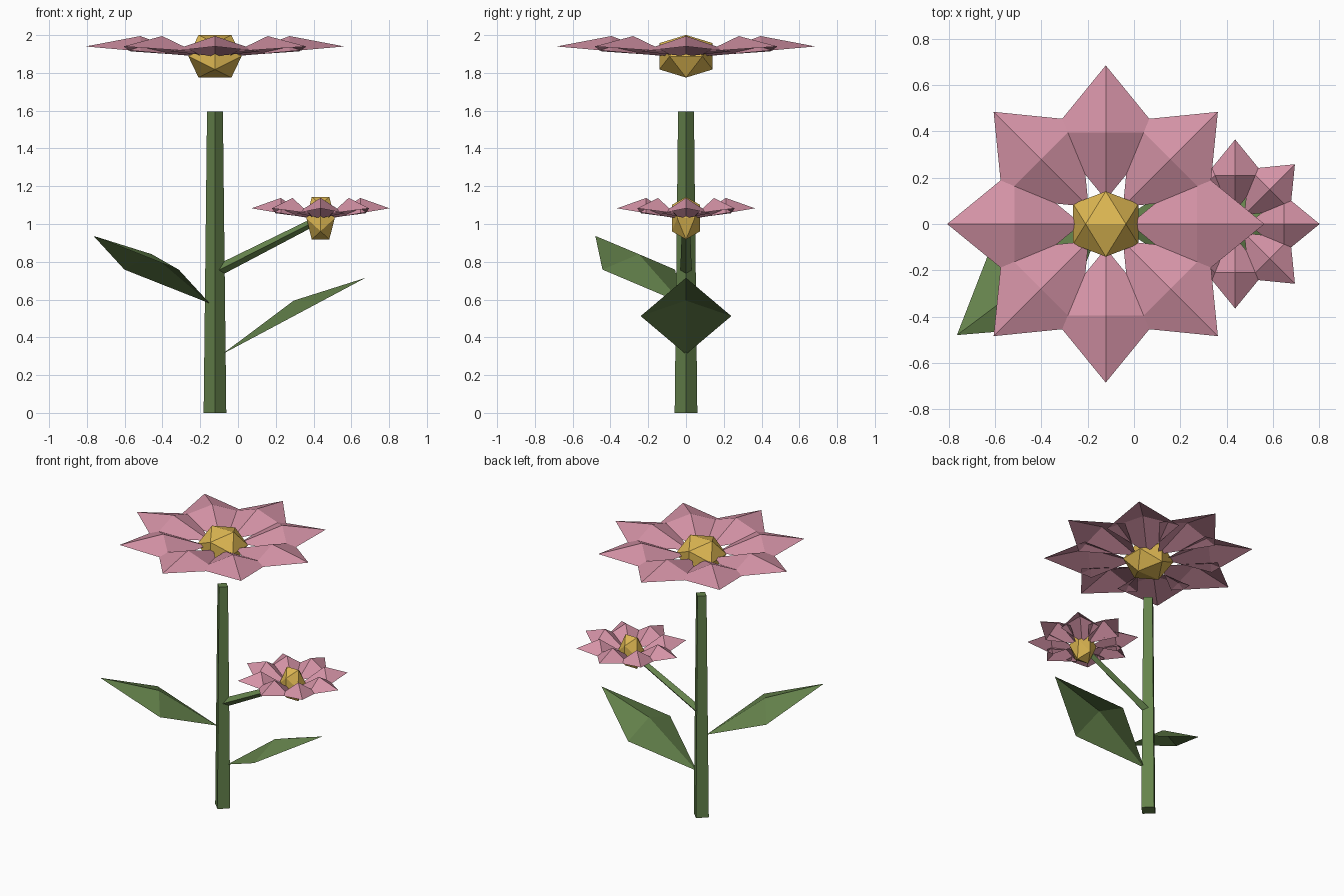
import bpy, bmesh, math
from mathutils import Vector

cube = bpy.data.objects.get("Cube")
if cube:
    bpy.data.objects.remove(cube)


def material(name, rgb):
    m = bpy.data.materials.new(name)
    m.use_nodes = True
    m.diffuse_color = (*rgb, 1)
    m.node_tree.nodes["Principled BSDF"].inputs["Base Color"].default_value = (*rgb, 1)
    return m


GREEN = material("leaf green", (0.13, 0.227, 0.072))
PINK = material("petal pink", (0.66, 0.29, 0.38))
GOLD = material("pollen gold", (0.72, 0.47, 0.084))


def finish(name, bm, mat):
    mesh = bpy.data.meshes.new(name)
    bm.to_mesh(mesh)
    bm.free()
    mesh.materials.append(mat)
    ob = bpy.data.objects.new(name, mesh)
    bpy.context.collection.objects.link(ob)
    return ob


def add_blade(bm, base, tip, half_width, lift):
    """Open diamond blade folded up to a peak at its middle."""
    base, tip = Vector(base), Vector(tip)
    mid = (base + tip) / 2
    along = tip - base
    side = Vector((-along.y, along.x, 0)).normalized() * half_width
    rim = [bm.verts.new(p) for p in (base, mid - side, tip, mid + side)]
    peak = bm.verts.new(mid + Vector((0, 0, lift)))
    for i in range(4):
        bm.faces.new((rim[i], rim[(i + 1) % 4], peak))


def stalk(name, start, end, r_start, r_end):
    """Tapered four-sided rod with its edges facing the axes."""
    start, end = Vector(start), Vector(end)
    across = Vector((0, 1, 0))
    other = across.cross(end - start).normalized()
    bm = bmesh.new()
    for p, r in ((start, r_start), (end, r_end)):
        for d in (across, other, -across, -other):
            bm.verts.new(p + d * r)
    bmesh.ops.convex_hull(bm, input=bm.verts[:])
    bmesh.ops.dissolve_limit(bm, angle_limit=0.01, verts=bm.verts[:], edges=bm.edges[:])
    bmesh.ops.recalc_face_normals(bm, faces=bm.faces[:])
    return finish(name, bm, GREEN)


def flower(prefix, center, scale):
    """Ring of eight overlapping petals around a twenty-sided core."""
    bm = bmesh.new()
    for i in range(8):
        a = i * math.pi / 4
        d = Vector((math.cos(a), math.sin(a), 0))
        add_blade(bm, d * 0.105, d * 0.685 + Vector((0, 0, 0.052)), 0.237, 0.081)
    petals = finish(prefix + "_petals", bm, PINK)

    bm = bmesh.new()
    short, long = 0.087, 0.141
    squash = 0.8
    for s in (-1, 1):
        for t in (-1, 1):
            for p in ((s * short, 0, t * long), (s * long, t * short, 0), (0, s * long, t * short)):
                bm.verts.new((p[0], p[1], p[2] * squash))
    bmesh.ops.convex_hull(bm, input=bm.verts[:])
    bmesh.ops.recalc_face_normals(bm, faces=bm.faces[:])
    core = finish(prefix + "_core", bm, GOLD)
    for ob in (petals, core):
        ob.location = center
        ob.scale = (scale, scale, 1)


def leaf(name, base, tip):
    bm = bmesh.new()
    add_blade(bm, base, tip, 0.24, 0.082)
    finish(name, bm, GREEN)


# Stem and side branch
stalk("stem", (-0.122, 0, 0), (-0.122, 0, 1.595), 0.06, 0.042)
stalk("side_branch", (-0.103, 0, 0.755), (0.40, 0, 1.01), 0.03, 0.021)

# Leaves
leaf("left_leaf", (-0.085, 0, 0.31), (0.675, 0, 0.715))
leaf("right_leaf", (-0.15, -0.02, 0.58), (-0.765, -0.48, 0.937))

# Flowers
flower("main_flower", (-0.122, 0, 1.888), 1.0)
flower("side_flower", (0.437, 0, 1.031), 0.533)
